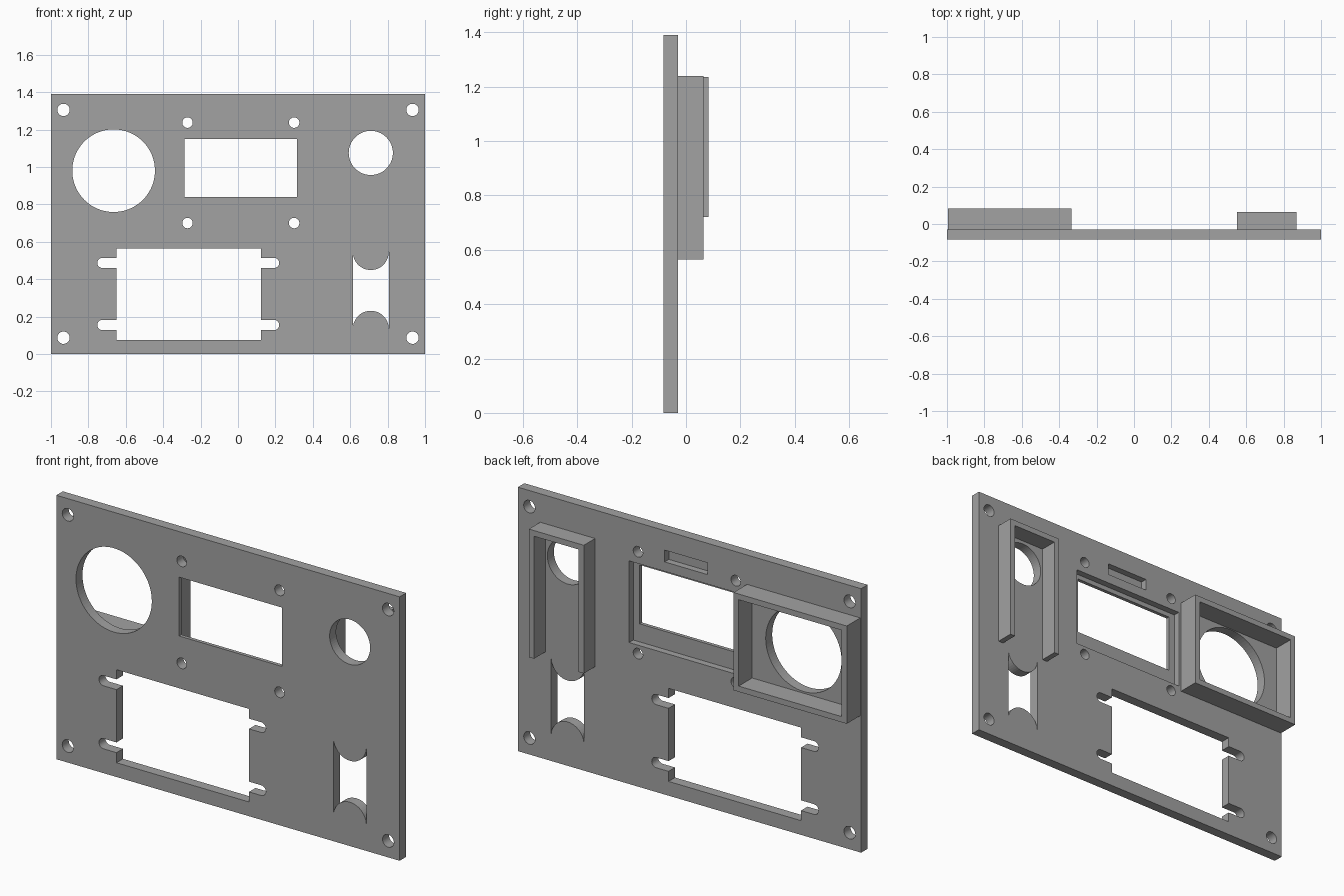
import bpy
import bmesh
from math import cos, sin, pi
from mathutils import Matrix, Vector

if "Cube" in bpy.data.objects:
    bpy.data.objects.remove(bpy.data.objects["Cube"], do_unlink=True)

FRONT, BACK = -0.083, -0.029      # plate faces in y
FLOOR = BACK - 0.035              # depth of the rear recesses
HEIGHT = 1.39

grey = bpy.data.materials.new("plain grey")
grey.use_nodes = True
colour = (0.36, 0.36, 0.36, 1)
grey.diffuse_color = colour
grey.node_tree.nodes["Principled BSDF"].inputs["Base Color"].default_value = colour


def prism(name, outline, y0, y1):
    """Extrude an (x, z) outline from y0 to y1."""
    bm = bmesh.new()
    face = bm.faces.new([bm.verts.new((x, y0, z)) for x, z in outline])
    new = bmesh.ops.extrude_face_region(bm, geom=[face])["geom"]
    verts = [v for v in new if isinstance(v, bmesh.types.BMVert)]
    bmesh.ops.translate(bm, verts=verts, vec=(0, y1 - y0, 0))
    bmesh.ops.recalc_face_normals(bm, faces=bm.faces)
    mesh = bpy.data.meshes.new(name)
    bm.to_mesh(mesh)
    bm.free()
    mesh.materials.append(grey)
    obj = bpy.data.objects.new(name, mesh)
    bpy.context.collection.objects.link(obj)
    return obj


def rect(x0, x1, z0, z1):
    return [(x0, z0), (x1, z0), (x1, z1), (x0, z1)]


def capsule(xa, za, xb, zb, r, n=24):
    """Rounded slot between two centres, or a circle when they coincide."""
    start = pi / 2 if xa != xb else pi
    points = []
    for i, (x, z) in enumerate([(xa, za), (xb, zb)]):
        for k in range(n + 1):
            a = start + i * pi + pi * k / n
            points.append((x + r * cos(a), z + r * sin(a)))
    if (xa, za) == (xb, zb):
        del points[n], points[-1]
    return points


def cut(target, outline, y0=FRONT - 0.1, y1=BACK + 0.02):
    """Subtract a prism from the target and discard the cutter."""
    cutter = prism("cutter", outline, y0, y1)
    cutter.hide_render = True
    mod = target.modifiers.new("cut", "BOOLEAN")
    mod.operation = "DIFFERENCE"
    mod.solver = "EXACT"
    mod.object = cutter
    bpy.context.view_layer.objects.active = target
    bpy.ops.object.modifier_apply(modifier=mod.name)
    bpy.data.objects.remove(cutter, do_unlink=True)


# Flat mounting plate
plate = prism("panel_plate", rect(-1, 1, 0, HEIGHT), FRONT, BACK)

# Corner screw holes and display screw holes
for x in (-0.933, 0.933):
    for z in (0.087, 1.305):
        cut(plate, capsule(x, z, x, z, 0.033))
for x in (-0.27, 0.30):
    for z in (0.70, 1.237):
        cut(plate, capsule(x, z, x, z, 0.028))

# Large round opening, small round opening and tall slot
cut(plate, capsule(-0.665, 0.98, -0.665, 0.98, 0.221, 40))
cut(plate, capsule(0.71, 1.075, 0.71, 1.075, 0.118, 32))
cut(plate, capsule(0.71, 0.545, 0.71, 0.135, 0.096))

# Lower rectangular opening with four mounting notches
cut(plate, rect(-0.65, 0.122, 0.075, 0.565))
for z in (0.155, 0.487):
    cut(plate, capsule(-0.725, z, 0.193, z, 0.027))

# Display window, its rear rebate and the small rear pocket
cut(plate, rect(-0.285, 0.315, 0.84, 1.15))
cut(plate, rect(-0.32, 0.352, 0.745, 1.175), FLOOR)
cut(plate, rect(-0.104, 0.145, 1.225, 1.287), FLOOR)

# Rear box around the large round opening
box = prism("round_opening_box", rect(-0.995, -0.335, 0.72, 1.235), BACK, 0.083)
cut(box, rect(-0.965, -0.365, 0.75, 1.205), y1=0.2)

# Rear open-bottomed frame around the small round opening
prism("slot_guide_frame",
      [(0.55, 0.565), (0.58, 0.565), (0.58, 1.21), (0.84, 1.21),
       (0.84, 0.565), (0.87, 0.565), (0.87, 1.24), (0.55, 1.24)],
      BACK, 0.065)
